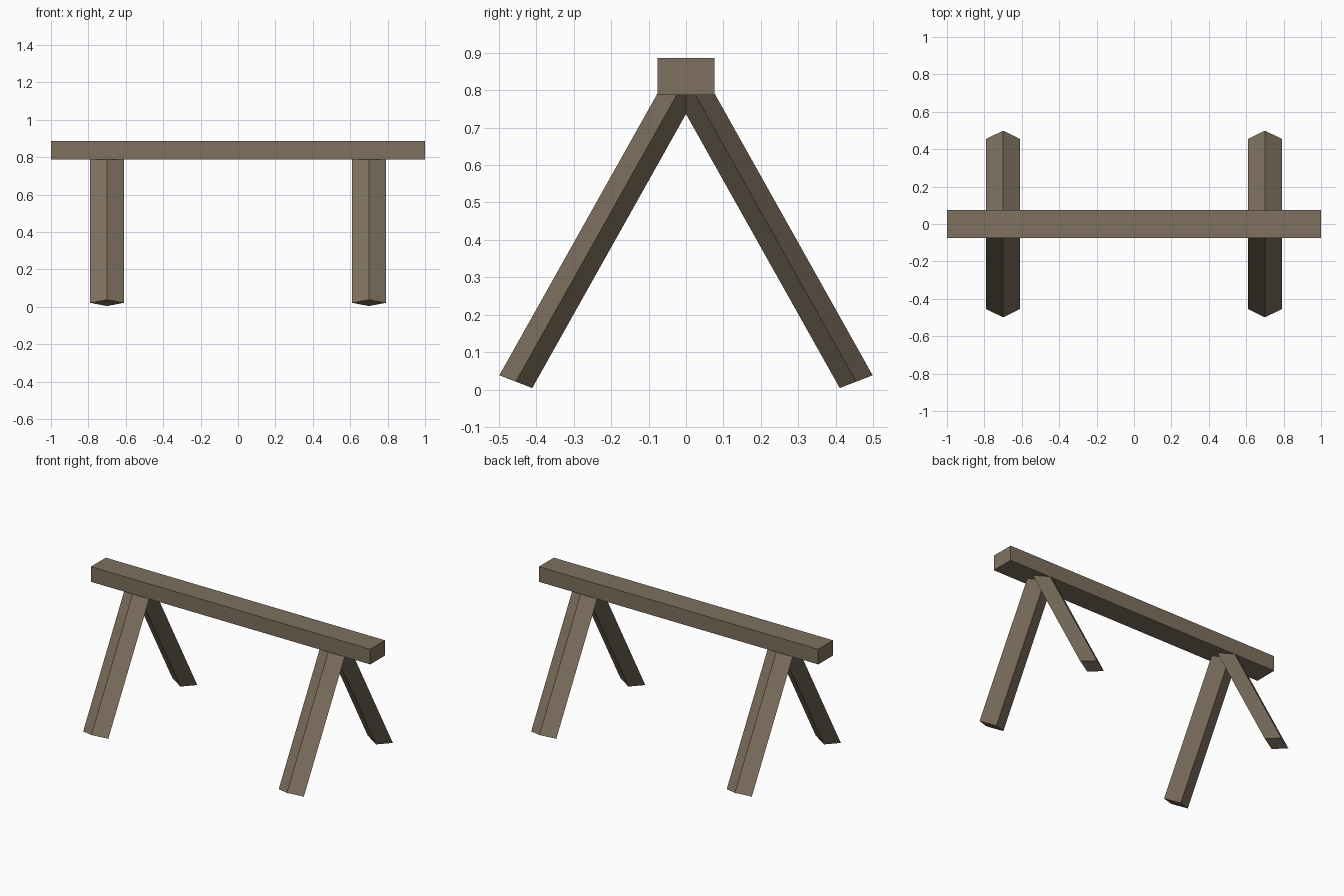
import bpy, bmesh
from mathutils import Vector

if "Cube" in bpy.data.objects:
    bpy.data.objects.remove(bpy.data.objects["Cube"])

wood = bpy.data.materials.new("wood")
wood.diffuse_color = (0.21, 0.165, 0.113, 1)
wood.use_nodes = True
wood.node_tree.nodes["Principled BSDF"].inputs["Base Color"].default_value = wood.diffuse_color


def finish(name, bm):
    bmesh.ops.recalc_face_normals(bm, faces=bm.faces)
    mesh = bpy.data.meshes.new(name)
    bm.to_mesh(mesh)
    bm.free()
    mesh.materials.append(wood)
    obj = bpy.data.objects.new(name, mesh)
    bpy.context.collection.objects.link(obj)
    return obj


# Top beam
bm = bmesh.new()
bmesh.ops.create_cube(bm, size=1)
bmesh.ops.scale(bm, vec=(2.0, 0.152, 0.098), verts=bm.verts)
bmesh.ops.translate(bm, vec=(0, 0, 0.837), verts=bm.verts)
finish("top_beam", bm)


# Splayed leg: diamond section (outer, side, inner, side) swept up into the beam
def leg(name, x, side):
    foot = [(0, 0.499, 0.038), (0.09, 0.455, 0.021),
            (0, 0.411, 0.004), (-0.09, 0.455, 0.021)]
    bm = bmesh.new()
    base = bm.faces.new([bm.verts.new((x + dx, side * y, z)) for dx, y, z in foot])
    top = bmesh.ops.extrude_face_region(bm, geom=[base], use_keep_orig=True)["geom"]
    bmesh.ops.translate(bm, vec=Vector((0, -side * 0.455, 0.811)),
                        verts=[v for v in top if isinstance(v, bmesh.types.BMVert)])
    finish(name, bm)


for x, end in ((-0.7, "left"), (0.7, "right")):
    for side, face in ((-1, "front"), (1, "back")):
        leg(f"{face}_{end}_leg", x, side)
